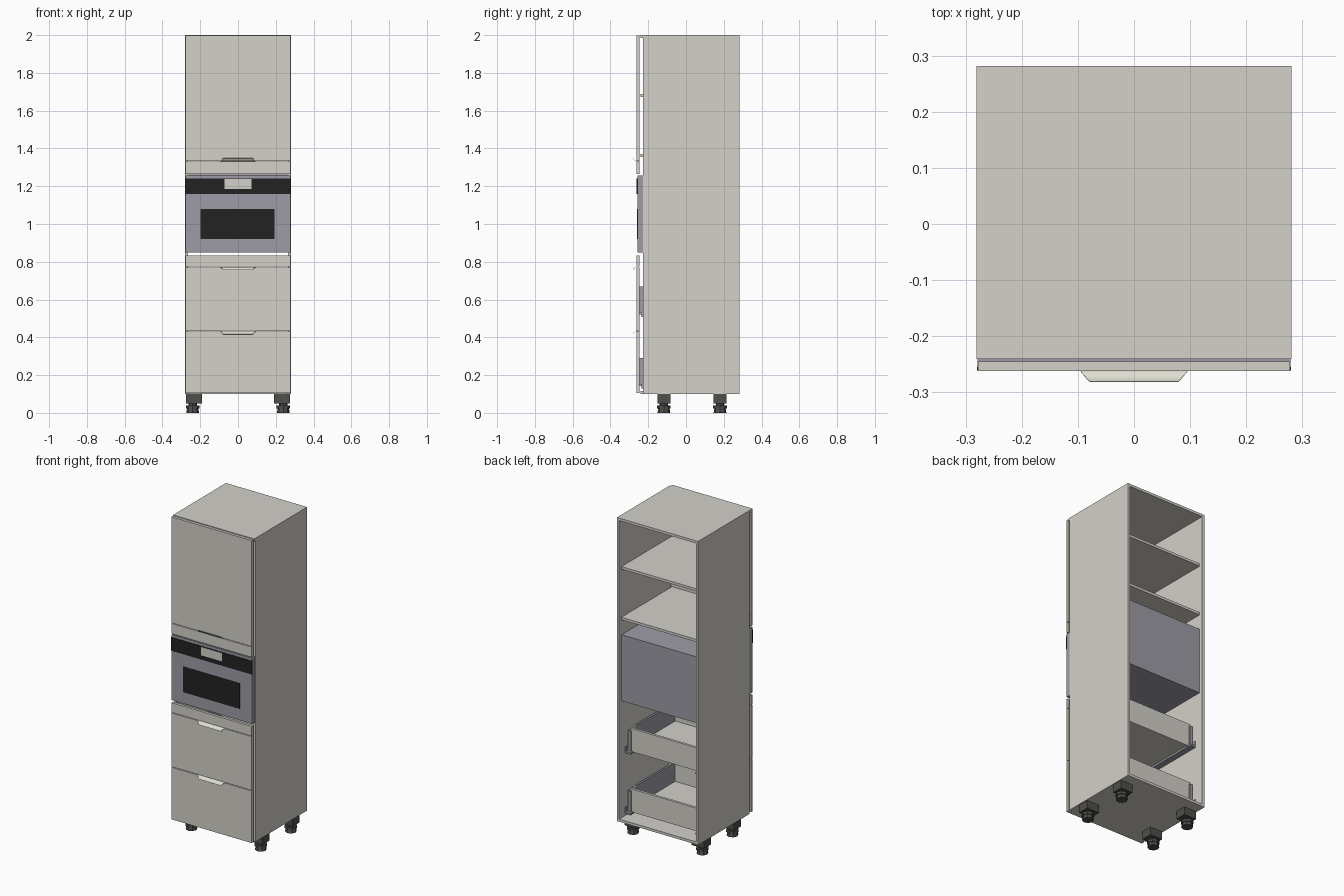
import bpy, bmesh, math

if "Cube" in bpy.data.objects:
    bpy.data.objects.remove(bpy.data.objects["Cube"])


def srgb(r, g, b):
    f = lambda c: (c / 255 / 12.92) if c < 11 else ((c / 255 + 0.055) / 1.055) ** 2.4
    return (f(r), f(g), f(b), 1.0)


def material(name, rgb):
    m = bpy.data.materials.new(name)
    m.diffuse_color = srgb(*rgb)
    m.use_nodes = True
    m.node_tree.nodes["Principled BSDF"].inputs["Base Color"].default_value = m.diffuse_color
    return m


BEIGE = material("beige_laminate", (212, 209, 201))
STEEL = material("grey_steel", (158, 156, 166))
BLACK = material("black_glass", (34, 34, 34))
DARK = material("dark_plastic", (78, 78, 75))
PALE = material("pale_metal", (222, 222, 208))


def finish(name, bm, mat):
    bmesh.ops.recalc_face_normals(bm, faces=bm.faces)
    me = bpy.data.meshes.new(name)
    bm.to_mesh(me)
    bm.free()
    me.materials.append(mat)
    ob = bpy.data.objects.new(name, me)
    bpy.context.collection.objects.link(ob)
    return ob


def box(name, x, y, z, mat):
    """Box from (min, max) ranges on each axis."""
    bm = bmesh.new()
    bmesh.ops.create_cube(bm, size=1)
    for v in bm.verts:
        v.co = [r[0] if c < 0 else r[1] for c, r in zip(v.co, (x, y, z))]
    return finish(name, bm, mat)


def prism(name, x, y, z0, z1, r0, r1, sides, mat):
    """Upright prism with given radii at the bottom and top."""
    bm = bmesh.new()
    bmesh.ops.create_cone(bm, cap_ends=True, segments=sides, radius1=r0, radius2=r1, depth=z1 - z0)
    bmesh.ops.translate(bm, verts=bm.verts, vec=(x, y, (z0 + z1) / 2))
    return finish(name, bm, mat)


def handle(name, z, sign):
    """Thin curled lip, tapering towards its outer edge."""
    profile = [(-0.245, 0, 0.095), (-0.263, 0, 0.095), (-0.270, 0.003, 0.089),
               (-0.276, 0.008, 0.084), (-0.281, 0.016, 0.079)]
    bm = bmesh.new()
    rows = [[bm.verts.new((s * w, y, z + sign * dz)) for s in (-1, 1)] for y, dz, w in profile]
    for a, b in zip(rows, rows[1:]):
        bm.faces.new((a[0], a[1], b[1], b[0]))
    ob = finish(name, bm, PALE)
    mod = ob.modifiers.new("thickness", 'SOLIDIFY')
    mod.thickness = 0.0015
    mod.offset = 0


# Carcass, open at the back
T = 0.016
FRONT, BACK = -0.241, 0.282
INNER = (-0.281 + T, 0.281 - T)
for s, side in ((-1, "left"), (1, "right")):
    box(side + "_side_panel", sorted((s * 0.281, s * (0.281 - T))), (-0.228, BACK), (0.10, 2.0 - T), BEIGE)
box("top_panel", (-0.281, 0.281), (FRONT, BACK), (2.0 - T, 2.0), BEIGE)
box("bottom_panel", INNER, (FRONT, BACK), (0.10, 0.10 + T), BEIGE)
box("upper_shelf", INNER, (FRONT, 0.26), (1.672, 1.672 + T), BEIGE)
box("lower_shelf", INNER, (FRONT, 0.26), (1.355, 1.355 + T), BEIGE)

# Front panels
W = (-0.278, 0.278)
for name, z in (("upper_door", (1.334, 1.997)), ("filler_above_oven", (1.266, 1.330)),
                ("filler_below_oven", (0.774, 0.834)), ("upper_drawer_front", (0.434, 0.770)),
                ("lower_drawer_front", (0.104, 0.430))):
    box(name, W, (-0.262, -0.245), z, BEIGE)
handle("door_handle", 1.332, 1)
handle("upper_drawer_handle", 0.772, -1)
handle("lower_drawer_handle", 0.432, -1)

# Oven
box("oven_body", (-0.264, 0.264), (-0.228, 0.26), (0.848, 1.262), STEEL)
box("oven_front", (-0.279, 0.279), (-0.258, -0.228), (0.848, 1.258), STEEL)
box("oven_control_panel", (-0.28, 0.28), (-0.261, -0.255), (1.158, 1.242), BLACK)
box("oven_display", (-0.072, 0.072), (-0.263, -0.258), (1.186, 1.238), BEIGE)
box("oven_window", (-0.198, 0.194), (-0.260, -0.255), (0.92, 1.08), BLACK)

# Drawers: steel sides with runners, board base and back
for label, z in (("lower", 0.13), ("upper", 0.508)):
    box(label + "_drawer_base", (-0.246, 0.246), (-0.245, 0.20), (z + 0.012, z + 0.026), BEIGE)
    box(label + "_drawer_back", (-0.246, 0.246), (0.186, 0.202), (z + 0.008, z + 0.152), BEIGE)
    for s, side in ((-1, "left"), (1, "right")):
        # side wall with the top sloping down towards the back
        bm = bmesh.new()
        prof = [(-0.245, z + 0.02), (0.204, z + 0.02), (0.204, z + 0.125), (0.17, z + 0.125),
                (0.14, z + 0.145), (-0.20, z + 0.145), (-0.225, z + 0.16), (-0.245, z + 0.16)]
        face = bm.faces.new([bm.verts.new((s * 0.246, y, h)) for y, h in prof])
        new = bmesh.ops.extrude_face_region(bm, geom=[face])["geom"]
        bmesh.ops.translate(bm, verts=[v for v in new if isinstance(v, bmesh.types.BMVert)],
                            vec=(s * 0.012, 0, 0))
        finish(f"{label}_drawer_{side}_wall", bm, STEEL)
        box(f"{label}_drawer_{side}_bracket", sorted((s * 0.236, s * 0.256)), (0.202, 0.208),
            (z + 0.01, z + 0.14), STEEL)
        box(f"{label}_drawer_{side}_runner", sorted((s * 0.225, s * 0.264)), (-0.235, 0.225),
            (z, z + 0.012), STEEL)
        box(f"{label}_drawer_{side}_runner_rail", sorted((s * 0.259, s * 0.2645)), (-0.235, 0.225),
            (z + 0.012, z + 0.04), STEEL)

# Feet: mounting block, neck and faceted base
for sx, side in ((-1, "left"), (1, "right")):
    for y, end in ((-0.117, "front"), (0.18, "back")):
        n = f"{end}_{side}_foot"
        x = sx * 0.24
        box(n + "_block", sorted((sx * 0.19, sx * 0.275)), (y - 0.035, y + 0.035), (0.05, 0.10), DARK)
        prism(n + "_neck", x, y, 0.034, 0.052, 0.022, 0.022, 8, DARK)
        prism(n + "_collar", x, y, 0.022, 0.038, 0.036, 0.036, 8, DARK)
        prism(n + "_base", x, y, 0.0, 0.022, 0.034, 0.030, 8, DARK)
